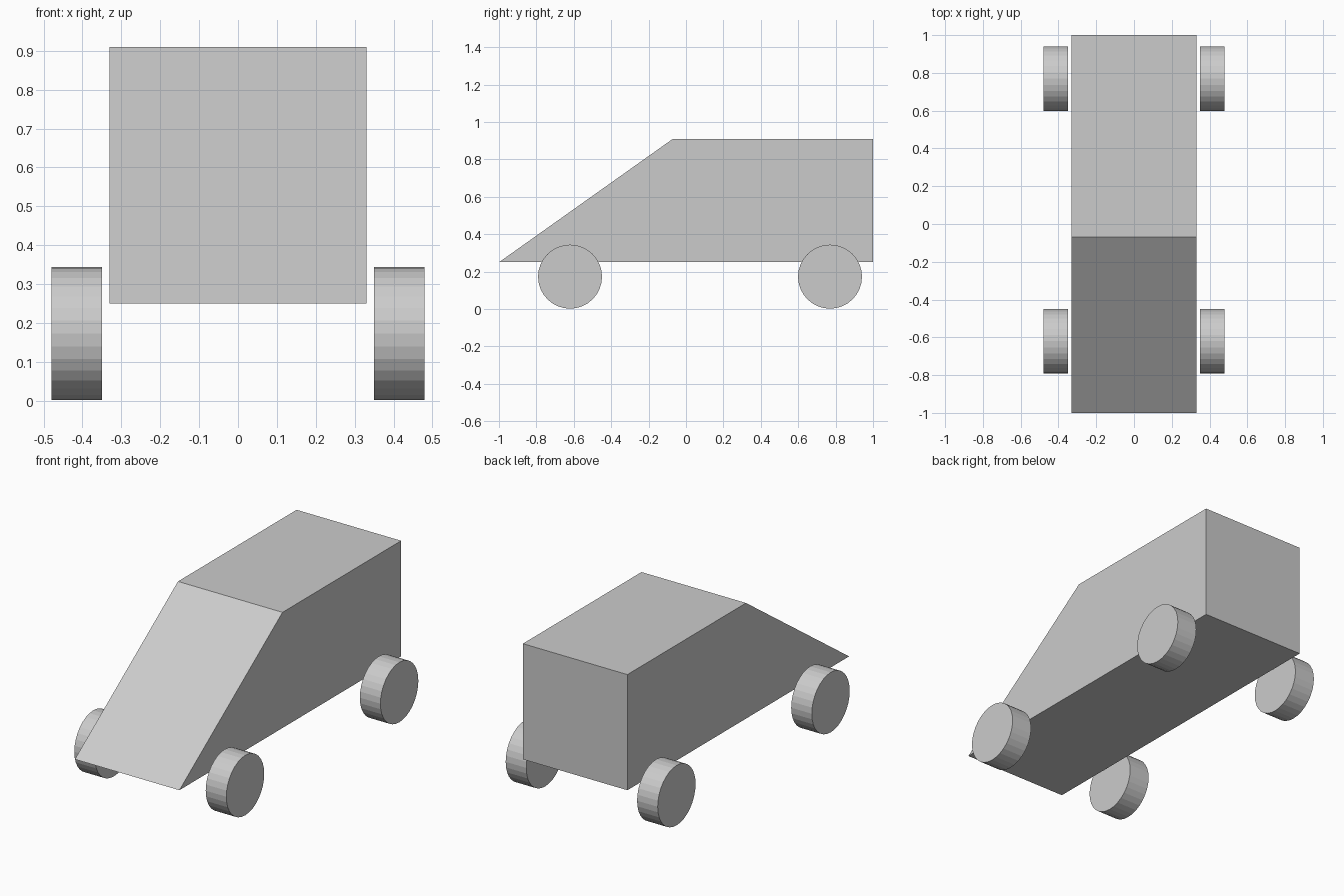
import bpy, bmesh
from math import pi
from mathutils import Matrix

if "Cube" in bpy.data.objects:
    bpy.data.objects.remove(bpy.data.objects["Cube"])


def make_object(name, bm):
    bmesh.ops.recalc_face_normals(bm, faces=bm.faces)
    mesh = bpy.data.meshes.new(name)
    bm.to_mesh(mesh)
    bm.free()
    obj = bpy.data.objects.new(name, mesh)
    bpy.context.collection.objects.link(obj)
    return obj


# Van body: side profile (y, z) extruded across the width
HALF_WIDTH = 0.33
profile = [(-1.0, 0.25), (1.0, 0.25), (1.0, 0.91), (-0.07, 0.91)]
bm = bmesh.new()
side = bm.faces.new([bm.verts.new((-HALF_WIDTH, y, z)) for y, z in profile])
extruded = bmesh.ops.extrude_face_region(bm, geom=[side], use_keep_orig=True)
moved = [v for v in extruded["geom"] if isinstance(v, bmesh.types.BMVert)]
bmesh.ops.translate(bm, verts=moved, vec=(2 * HALF_WIDTH, 0, 0))
make_object("body", bm)


# Wheels: flat-shaded cylinders lying along x, set just clear of the body
RADIUS, THICKNESS, OFFSET = 0.171, 0.13, 0.415
for end, y in (("front", -0.62), ("rear", 0.77)):
    for hand, sign in (("left", 1), ("right", -1)):
        bm = bmesh.new()
        bmesh.ops.create_cone(bm, cap_ends=True, segments=32, radius1=RADIUS,
                              radius2=RADIUS, depth=THICKNESS,
                              matrix=Matrix.Rotation(pi / 2, 4, 'Y'))
        wheel = make_object(f"{end}_{hand}_wheel", bm)
        wheel.location = (sign * OFFSET, y, RADIUS + 0.002)
